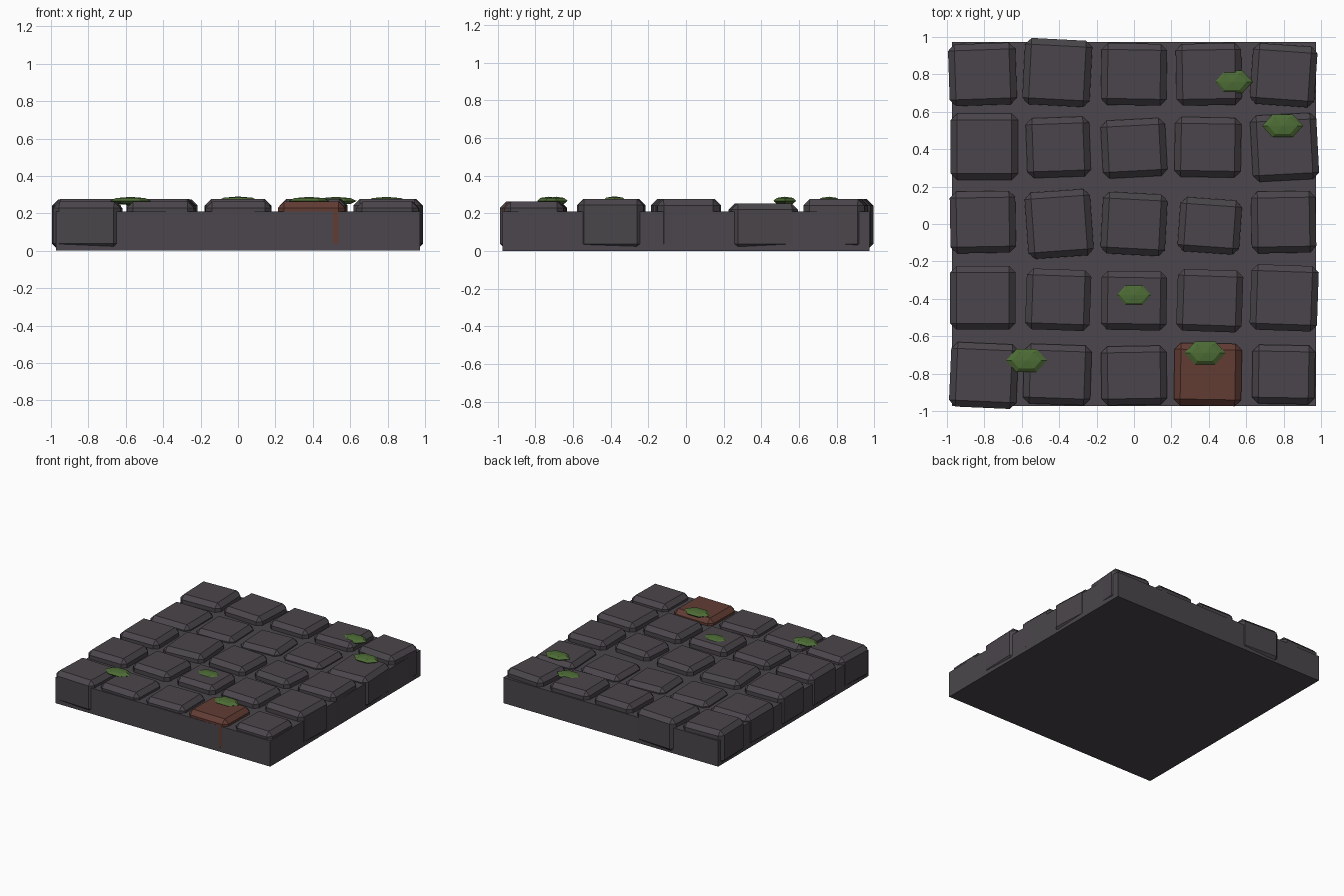
import bpy, bmesh, math
from mathutils import Matrix

if "Cube" in bpy.data.objects:
    bpy.data.objects.remove(bpy.data.objects["Cube"])


def material(name, rgb):
    m = bpy.data.materials.new(name)
    m.diffuse_color = (*rgb, 1)
    m.use_nodes = True
    m.node_tree.nodes["Principled BSDF"].inputs["Base Color"].default_value = m.diffuse_color
    return m


stone = material("dark stone", (0.068, 0.060, 0.070))
mortar = material("mortar", (0.070, 0.062, 0.072))
brick = material("red brown brick", (0.120, 0.045, 0.033))
green = material("moss green", (0.075, 0.150, 0.036))


def finish(name, bm, mat):
    mesh = bpy.data.meshes.new(name)
    bm.to_mesh(mesh)
    bm.free()
    mesh.materials.append(mat)
    ob = bpy.data.objects.new(name, mesh)
    bpy.context.collection.objects.link(ob)
    return ob


def block(name, center, size, rot, mat, bevel=0.0):
    bm = bmesh.new()
    bmesh.ops.create_cube(bm, size=1)
    bmesh.ops.scale(bm, vec=size, verts=bm.verts)
    if bevel:
        bmesh.ops.bevel(bm, geom=bm.edges[:], offset=bevel, segments=1,
                        affect='EDGES', profile=0.5)
    bm.transform(Matrix.Translation(center) @ Matrix.Rotation(math.radians(rot), 4, 'Z'))
    return finish(name, bm, mat)


# Base slab
block("base_slab", (0, 0, 0.105), (1.948, 1.948, 0.21), 0, mortar)

# Paving stones, back row first: x, y, width, depth, turn in degrees
rows = [
    (0.275, [(-.81, .80, .36, .33, 2), (-.41, .81, .36, .355, -3), (0, .80, .35, .33, -1),
             (.40, .80, .35, .33, 1), (.80, .795, .345, .325, -4)]),
    (0.253, [(-.80, .413, .36, .355, 0), (-.405, .41, .34, .32, 2), (0, .405, .345, .31, 3),
             (.395, .41, .355, .32, -1), (.805, .41, .355, .355, 3)]),
    (0.275, [(-.808, .01, .35, .33, 1), (-.40, 0, .35, .355, 4), (0, 0, .345, .33, -3),
             (.405, -.01, .33, .29, -4), (.80, .01, .345, .33, 1)]),
    (0.277, [(-.808, -.395, .35, .34, 0), (-.405, -.405, .345, .325, -2), (0, -.41, .35, .315, -1),
             (.405, -.41, .35, .33, -2), (.803, -.395, .36, .35, -2)]),
    (0.262, [(-.803, -.81, .36, .345, -2.5), (-.41, -.805, .36, .32, -2), (0, -.81, .35, .315, 1),
             (.395, -.805, .36, .334, -1), (.80, -.805, .335, .315, -1)]),
]
for r, (top, row) in enumerate(rows):
    for c, (x, y, w, d, rot) in enumerate(row):
        red = (r, c) == (4, 3)
        z0 = 0.004
        block("red_paving_stone" if red else f"paving_stone_{r + 1}_{c + 1}",
              (x, y, (top + z0) / 2), (w, d, top - z0), rot,
              brick if red else stone, 0.034)

# Moss tufts: squashed six-sided domes
tufts = [(.525, .76, .266), (.795, .525, .266), (0, -.38, .268),
         (-.575, -.73, .266), (.38, -.69, .266)]
for i, p in enumerate(tufts):
    bm = bmesh.new()
    bmesh.ops.create_uvsphere(bm, u_segments=6, v_segments=4, radius=1)
    bm.transform(Matrix.Translation(p) @ Matrix.Diagonal((.11, .07, .022, 1))
                 @ Matrix.Rotation(math.radians(30), 4, 'Z'))
    finish(f"moss_tuft_{i + 1}", bm, green)
